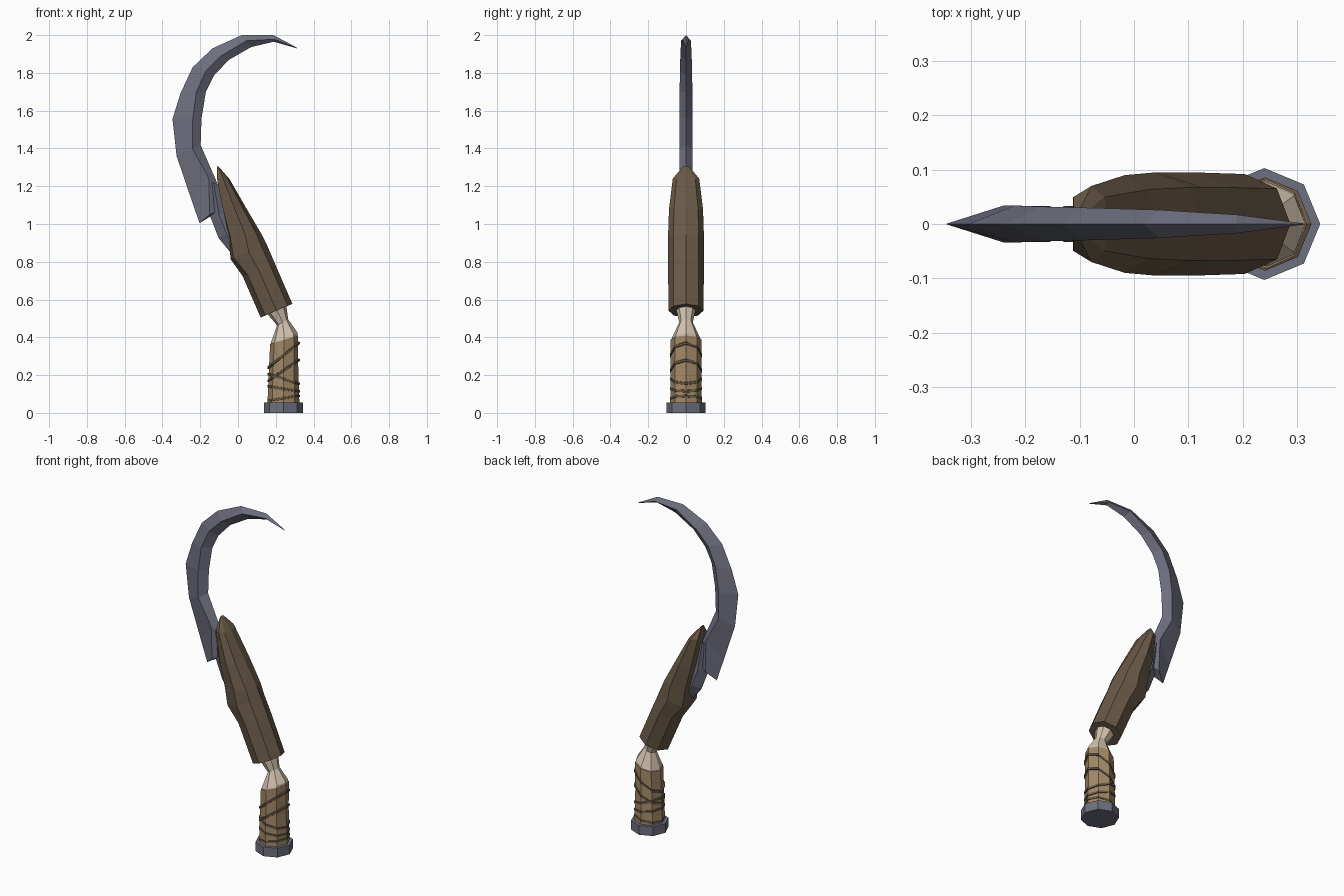
import bpy, bmesh, math
from mathutils import Vector


def material(name, rgb):
    m = bpy.data.materials.new(name)
    m.diffuse_color = (*rgb, 1)
    return m


STEEL = material("blue grey steel", (0.155, 0.16, 0.21))
WOOD = material("dark brown wood", (0.14, 0.1, 0.063))
TAN = material("tan leather", (0.37, 0.255, 0.14))
PALE = material("pale bone", (0.66, 0.55, 0.43))


def loft(name, rings, mat, closed=False):
    """Skin a list of equal-length point rings; cap the ends unless closed."""
    bm = bmesh.new()
    vs = [[bm.verts.new(p) for p in r] for r in rings]
    n = len(rings[0])
    pairs = list(zip(vs, vs[1:] + vs[:1])) if closed else list(zip(vs, vs[1:]))
    for a, b in pairs:
        for i in range(n):
            j = (i + 1) % n
            bm.faces.new((a[i], a[j], b[j], b[i]))
    if not closed:
        bm.faces.new(vs[0])
        bm.faces.new(vs[-1])
    bmesh.ops.recalc_face_normals(bm, faces=bm.faces)
    me = bpy.data.meshes.new(name)
    bm.to_mesh(me)
    bm.free()
    me.materials.append(mat)
    ob = bpy.data.objects.new(name, me)
    bpy.context.collection.objects.link(ob)
    return ob


def octagon(left, right, hy, flat=0.0):
    """Tilted eight-sided ring between two (x, z) points; flat squares its left side."""
    l, r = Vector((left[0], 0, left[1])), Vector((right[0], 0, right[1]))
    ring = []
    for k in range(8):
        a = k * math.pi / 4
        c = math.cos(a)
        if k in (3, 5):
            c += (-1 - c) * flat
        p = (l + r) / 2 + (r - l) / 2 * c
        p.y = hy * math.sin(a)
        ring.append(p)
    return ring


def diamond(outer, mid, inner, hy):
    """Blade section: sharp outer edge, ridge on both sides, inner edge."""
    return [(outer[0], 0, outer[1]), (mid[0], -hy, mid[1]),
            (inner[0], 0, inner[1]), (mid[0], hy, mid[1])]


# Pommel cap
loft("pommel", [octagon((0.137, z), (0.343, z), 0.103) for z in (0, 0.055)], STEEL)

# Leather grip
loft("grip", [octagon((0.156, 0.05), (0.325, 0.05), 0.084),
              octagon((0.163, 0.22), (0.319, 0.24), 0.081),
              octagon((0.17, 0.365), (0.318, 0.41), 0.082)], TAN)

# Wrapped cords: tilted thin bands around the grip
for zl, zr in ((0.24, 0.37), (0.17, 0.28), (0.205, 0.155), (0.14, 0.115), (0.065, 0.09)):
    rings = []
    for k in range(8):
        a = k * math.pi / 4
        c, s = math.cos(a), math.sin(a)
        z = (zl + zr) / 2 + (zr - zl) / 2 * c
        rings.append([(0.241 + r * c, r * s, z + dz)
                      for r, dz in ((0.072, -0.009), (0.086, -0.006),
                                    (0.086, 0.006), (0.072, 0.009))])
    loft("grip_cord", rings, WOOD, closed=True)

# Bone neck
loft("neck", [octagon((0.172, 0.36), (0.316, 0.41), 0.079),
              octagon((0.174, 0.372), (0.316, 0.424), 0.074),
              octagon((0.207, 0.463), (0.266, 0.495), 0.036),
              octagon((0.155, 0.525), (0.255, 0.57), 0.052)], PALE)

# Wooden haft
haft = [octagon((0.12, 0.505), (0.288, 0.577), 0.092),
        octagon((0.024, 0.725), (0.2, 0.78), 0.095),
        octagon((-0.04, 0.815), (0.155, 0.885), 0.095, 0.4),
        octagon((-0.046, 0.93), (0.125, 0.945), 0.095, 0.8),
        octagon((-0.08, 1.08), (0.046, 1.08), 0.09, 1),
        octagon((-0.112, 1.243), (-0.045, 1.238), 0.07, 1),
        octagon((-0.11, 1.307), (-0.102, 1.303), 0.015, 1)]
loft("haft", haft, WOOD)

# Curved blade, from rear barb to tip
blade = [((-0.204, 1.005), (-0.15, 1.05), (-0.08, 1.08), 0.03),
         ((-0.247, 1.13), (-0.155, 1.243), (-0.11, 1.217), 0.033),
         ((-0.325, 1.36), (-0.24, 1.397), (-0.198, 1.418), 0.034),
         ((-0.347, 1.556), (-0.24, 1.556), (-0.193, 1.56), 0.034),
         ((-0.304, 1.693), (-0.22, 1.70), (-0.17, 1.70), 0.034),
         ((-0.24, 1.83), (-0.17, 1.81), (-0.128, 1.785), 0.032),
         ((-0.135, 1.93), (-0.09, 1.89), (-0.05, 1.868), 0.03),
         ((0.02, 2.0), (0.045, 1.97), (0.07, 1.937), 0.026),
         ((0.188, 2.0), (0.19, 1.978), (0.19, 1.965), 0.017),
         ((0.315, 1.932), (0.313, 1.931), (0.312, 1.93), 0.001)]
loft("blade", [diamond(*s) for s in blade], STEEL)

# Tang seated in the haft
tang = [((-0.155, 1.22), (-0.13, 1.22), (-0.09, 1.2), 0.033),
        ((-0.147, 1.04), (-0.1, 1.05), (-0.04, 1.06), 0.033),
        ((-0.103, 0.926), (-0.06, 0.945), (0.0, 0.97), 0.033),
        ((-0.035, 0.843), (-0.01, 0.86), (0.03, 0.89), 0.028)]
loft("tang", [diamond(*s) for s in tang], STEEL)
